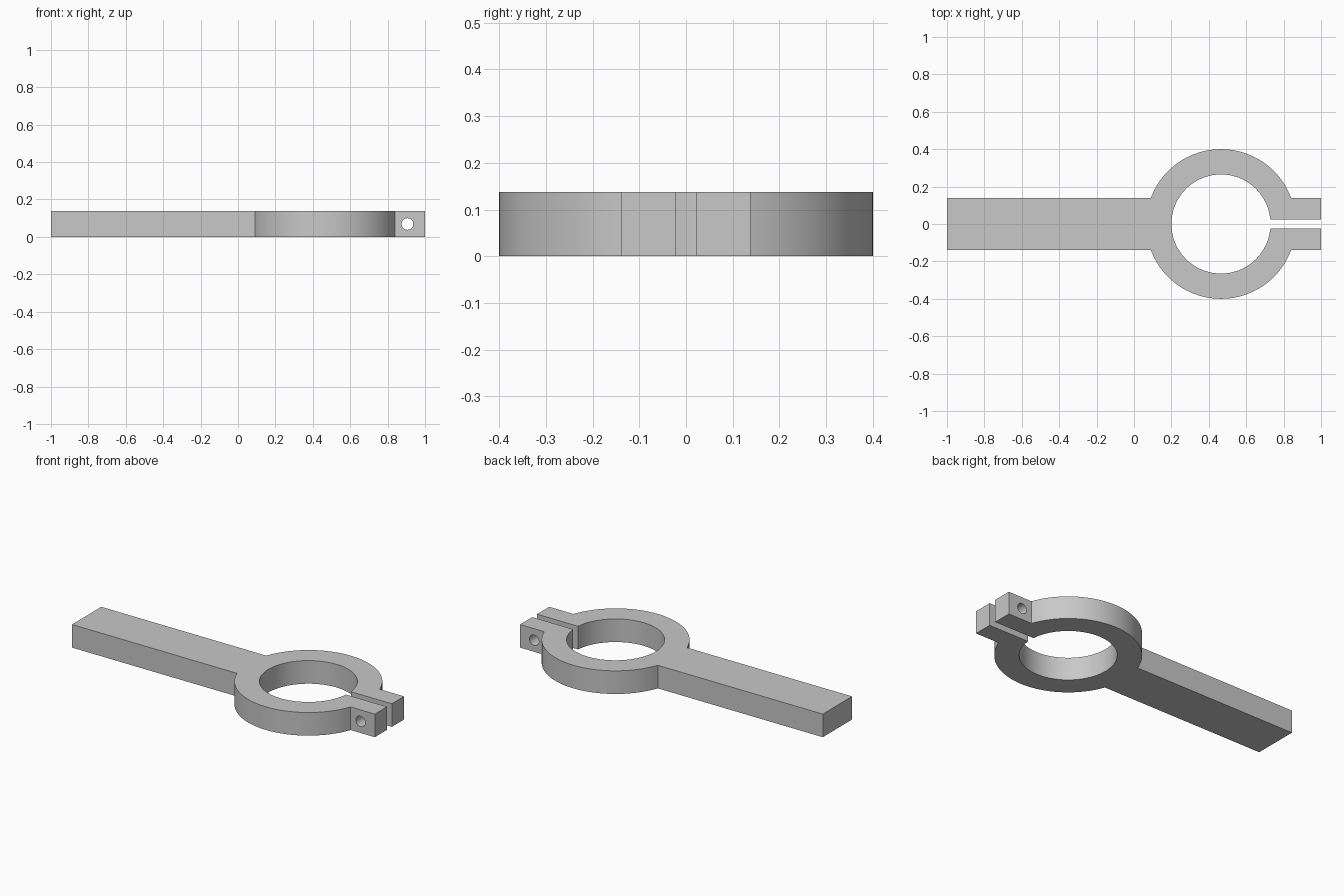
import bpy
import bmesh
from math import asin, cos, sin, pi

cube = bpy.data.objects.get("Cube")
if cube:
    bpy.data.objects.remove(cube, do_unlink=True)

CENTRE_X = 0.465      # ring centre
OUTER, INNER = 0.40, 0.265
HALF_WIDTH = 0.138    # arm and clamp lugs
HALF_GAP = 0.023      # clamp slot
HEIGHT = 0.138
HOLE_X, HOLE_RADIUS = 0.906, 0.031


def arc(radius, start, end, steps):
    """Points on a circle about the ring centre."""
    angles = [start + (end - start) * i / steps for i in range(steps + 1)]
    return [(CENTRE_X + radius * cos(a), radius * sin(a)) for a in angles]


# Steel material
steel = bpy.data.materials.new("grey steel")
steel.use_nodes = True
colour = (0.58, 0.58, 0.58, 1)
steel.diffuse_color = colour
steel.node_tree.nodes["Principled BSDF"].inputs["Base Color"].default_value = colour

# Clamp outline: arm, ring, slotted lugs
outer_a = asin(HALF_WIDTH / OUTER)
inner_a = asin(HALF_GAP / INNER)
outline = [(-1, HALF_WIDTH), (-1, -HALF_WIDTH)]
outline += arc(OUTER, pi + outer_a, 2 * pi - outer_a, 40)
outline += [(1, -HALF_WIDTH), (1, -HALF_GAP)]
outline += arc(INNER, 2 * pi - inner_a, inner_a, 88)
outline += [(1, HALF_GAP), (1, HALF_WIDTH)]
outline += arc(OUTER, outer_a, pi - outer_a, 40)

# Extrude the outline into the clamp body
bm = bmesh.new()
base = bm.faces.new([bm.verts.new((x, y, 0)) for x, y in outline])
extruded = bmesh.ops.extrude_face_region(bm, geom=[base], use_keep_orig=True)
top = [v for v in extruded["geom"] if isinstance(v, bmesh.types.BMVert)]
bmesh.ops.translate(bm, verts=top, vec=(0, 0, HEIGHT))
bmesh.ops.recalc_face_normals(bm, faces=bm.faces)
mesh = bpy.data.meshes.new("clamp_arm")
bm.to_mesh(mesh)
bm.free()
mesh.materials.append(steel)
clamp = bpy.data.objects.new("clamp_arm", mesh)
bpy.context.collection.objects.link(clamp)

# Bolt hole through both lugs
bpy.ops.mesh.primitive_cylinder_add(
    vertices=32, radius=HOLE_RADIUS, depth=1,
    location=(HOLE_X, 0, HEIGHT / 2), rotation=(pi / 2, 0, 0))
cutter = bpy.context.object
cutter.name = "bolt_hole_cutter"
cutter.hide_render = True
cutter.data.materials.append(steel)

bpy.ops.object.select_all(action="DESELECT")
clamp.select_set(True)
bpy.context.view_layer.objects.active = clamp
hole = clamp.modifiers.new("bolt_hole", "BOOLEAN")
hole.operation = "DIFFERENCE"
hole.solver = "EXACT"
hole.object = cutter
bpy.ops.object.modifier_apply(modifier=hole.name)
bpy.data.objects.remove(cutter, do_unlink=True)

# Smooth curved walls, crisp edges
bpy.ops.object.shade_smooth_by_angle(angle=pi / 6)
